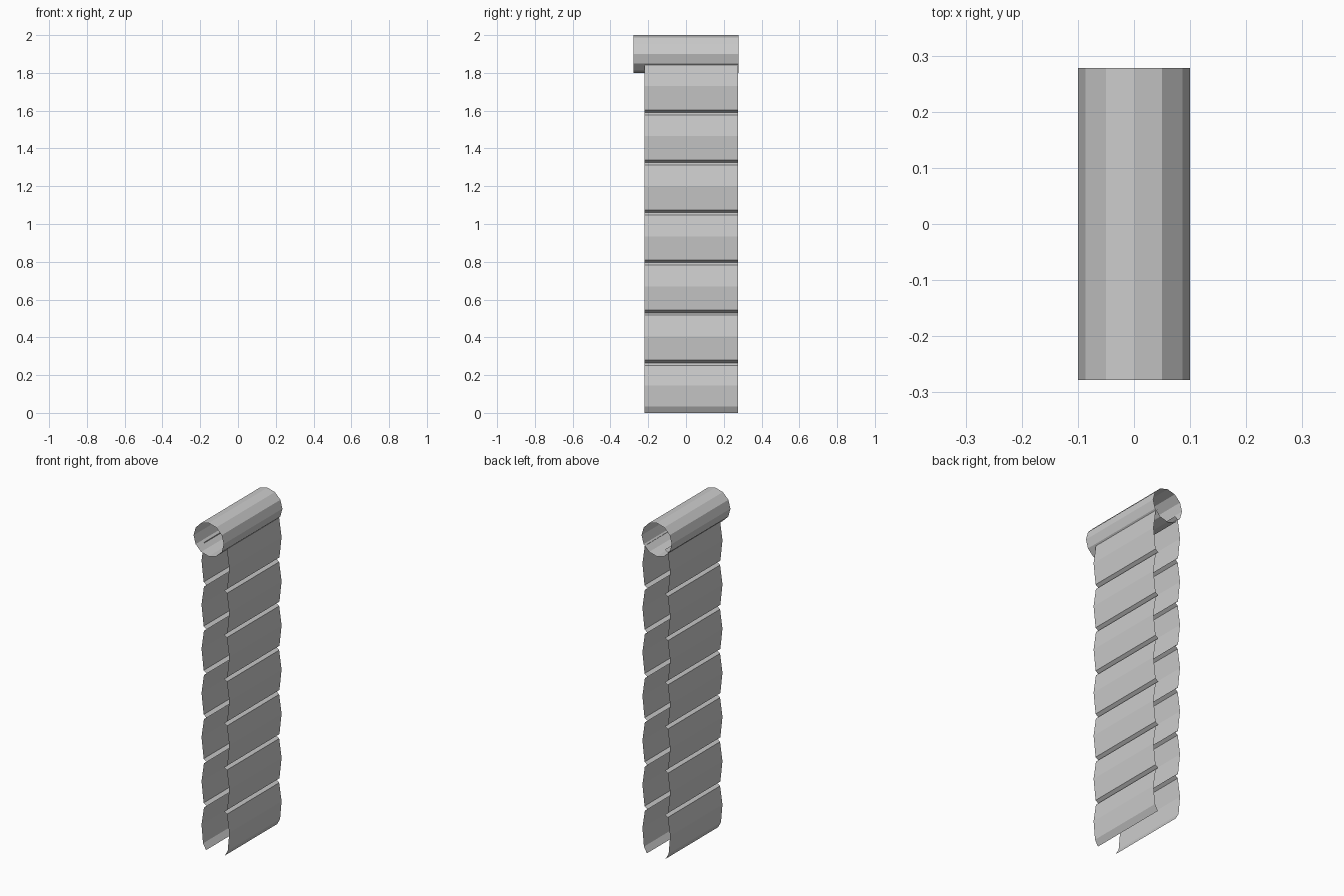
import bpy, math

if "Cube" in bpy.data.objects:
    bpy.data.objects.remove(bpy.data.objects["Cube"])

def sheet(name, profile, y0, y1, closed=False):
    """Sweep an (x, z) profile straight along y as a thin open surface."""
    n = len(profile)
    verts = [(x, y, z) for y in (y0, y1) for x, z in profile]
    faces = [(i, (i + 1) % n, (i + 1) % n + n, i + n)
             for i in range(n if closed else n - 1)]
    mesh = bpy.data.meshes.new(name)
    mesh.from_pydata(verts, [], faces)
    ob = bpy.data.objects.new(name, mesh)
    bpy.context.collection.objects.link(ob)
    return ob

# Open twelve-sided roller tube at the top
ring = [(0.1 * math.cos(math.radians(30 * i)), 1.9 + 0.1 * math.sin(math.radians(30 * i)))
        for i in range(12)]
ring.reverse()
sheet("roller_tube", ring, -0.278, 0.278, closed=True)

# Hanging curtains: seven bulging slats with a pinched seam between each
PITCH = 0.265
SLAT = [(0.062, 0.0), (0.082, 0.014), (0.096, 0.14), (0.080, 0.252)]
right = []
for i in range(7):
    slat = SLAT if i else [(0.066, 0.0), (0.086, 0.035), (0.096, 0.145), (0.080, 0.252)]
    right += [(x, z + i * PITCH) for x, z in slat]
right.append((0.062, 7 * PITCH))
left = [(-x + 0.008, z) for x, z in reversed(right)]

sheet("right_curtain", list(reversed(right)), -0.22, 0.276)
sheet("left_curtain", list(reversed(left)), -0.22, 0.276)
